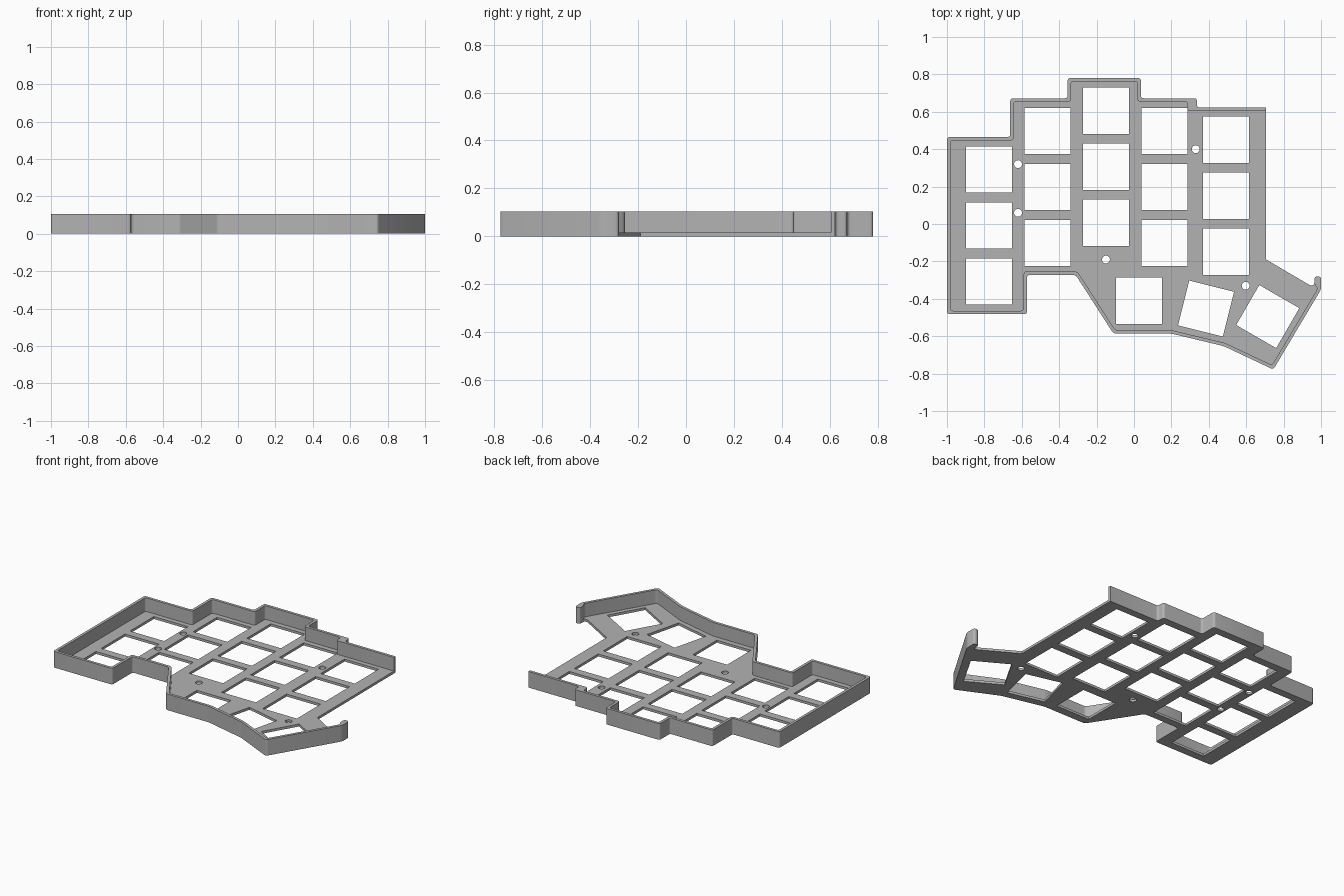
import bpy
from math import sin, cos, pi, radians
from mathutils import Vector

cube = bpy.data.objects.get("Cube")
if cube:
    bpy.data.objects.remove(cube)

HEIGHT, PLATE, WALL, KEY = 0.105, 0.016, 0.018, 0.247

grey = bpy.data.materials.new("plain grey")
grey.use_nodes = True
grey.diffuse_color = (0.45, 0.45, 0.45, 1)
grey.node_tree.nodes["Principled BSDF"].inputs["Base Color"].default_value = (0.45, 0.45, 0.45, 1)


def edge_path(step):
    """Walled part of the outline, counter-clockwise from the back right corner."""
    pts = [(0.705, 0.622), (step, 0.622), (step, 0.672), (0.037, 0.672), (0.037, 0.78),
           (-0.355, 0.78), (-0.355, 0.672), (-0.662, 0.672), (-0.662, 0.465), (-1, 0.465),
           (-1, -0.482), (-0.572, -0.482), (-0.572, -0.272), (-0.312, -0.272), (-0.11, -0.586),
           (0.2, -0.586), (0.48, -0.653), (0.745, -0.778), (1, -0.35), (1, -0.28)]
    return [Vector(p) for p in pts]


def offset(path, d):
    """Parallel path on the left-hand side, with mitred corners."""
    out = []
    for i, p in enumerate(path):
        a = (p - path[i - 1]).normalized() if i else (path[1] - p).normalized()
        b = (path[i + 1] - p).normalized() if i < len(path) - 1 else a
        na, nb = Vector((-a.y, a.x)), Vector((-b.y, b.x))
        out.append(p + (na + nb) * d / (1 + na.dot(nb)))
    return out


def rounded(path, r=0.016, steps=4):
    """Soften every inner corner of an open path."""
    out = [path[0]]
    for a, p, b in zip(path, path[1:], path[2:]):
        s = p + (a - p).normalized() * min(r, (a - p).length * 0.45)
        e = p + (b - p).normalized() * min(r, (b - p).length * 0.45)
        for k in range(steps + 1):
            t = k / steps
            out.append(s * (1 - t) ** 2 + p * 2 * t * (1 - t) + e * t * t)
    return out + [path[-1]]


def slab(name, loops, z0, z1):
    """Solid sheet from an outline and any hole loops."""
    curve = bpy.data.curves.new(name, "CURVE")
    curve.dimensions, curve.fill_mode = "2D", "BOTH"
    curve.extrude = (z1 - z0) / 2
    for loop in loops:
        spline = curve.splines.new("POLY")
        spline.points.add(len(loop) - 1)
        for point, p in zip(spline.points, loop):
            point.co = (p[0], p[1], 0, 1)
        spline.use_cyclic_u = True
    obj = bpy.data.objects.new(name, curve)
    bpy.context.collection.objects.link(obj)
    obj.location.z = (z0 + z1) / 2
    bpy.ops.object.select_all(action="DESELECT")
    obj.select_set(True)
    bpy.context.view_layer.objects.active = obj
    bpy.ops.object.convert(target="MESH")
    obj = bpy.context.object
    obj.data.materials.clear()
    obj.data.materials.append(grey)
    bpy.ops.object.shade_smooth_by_angle(angle=radians(35))
    return obj


def ring(x, y, r, sides, turn):
    return [(x + r * cos(turn + 2 * pi * k / sides), y + r * sin(turn + 2 * pi * k / sides))
            for k in range(sides)]


# Key openings: five staggered columns of three, then the thumb group
keys = [(x, top - row * 0.299, 0)
        for x, top in [(-0.775, 0.291), (-0.463, 0.497), (-0.15, 0.605), (0.163, 0.497), (0.492, 0.45)]
        for row in range(3)]
keys += [(0.027, -0.41, 0), (0.385, -0.452, -14), (0.715, -0.495, -30)]
holes = [ring(x, y, KEY / 2 ** 0.5, 4, radians(a) + pi / 4) for x, y, a in keys]

# Screw holes
screws = [(-0.62, 0.32), (-0.62, 0.06), (-0.15, -0.19), (0.33, 0.4), (0.597, -0.33)]
holes += [ring(x, y, 0.021, 24, 0) for x, y in screws]

# Hooked end of the wall
hook = [Vector(p) for p in [(0.965, -0.28), (0.965, -0.325)]]
outer = edge_path(0.337)

# Switch plate, open along the right side
plate_edge = rounded(outer + hook + [Vector((0.945, -0.33)), Vector((0.707, -0.19))])
slab("switch_plate", [plate_edge] + holes, 0, PLATE)

# Raised rim, thicker at the back right step
inner = offset(edge_path(0.304), WALL)[:-1]
rim = rounded(outer + hook + inner[::-1])
slab("rim_wall", [rim], PLATE, HEIGHT)
